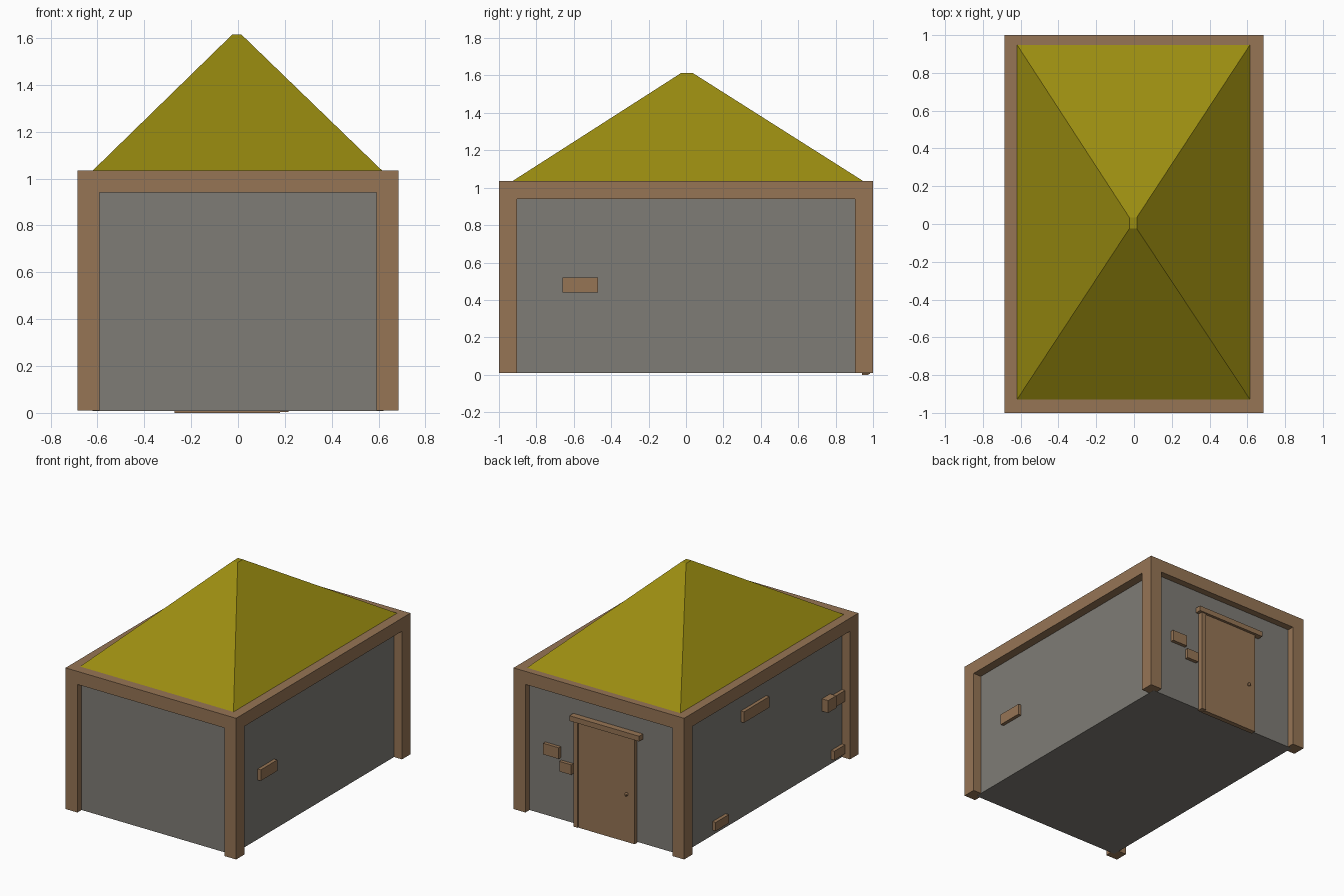
import bpy, bmesh

if "Cube" in bpy.data.objects:
    bpy.data.objects.remove(bpy.data.objects["Cube"])


def material(name, srgb):
    lin = [((c / 255 + 0.055) / 1.055) ** 2.4 for c in srgb]
    m = bpy.data.materials.new(name)
    m.diffuse_color = (*lin, 1)
    m.use_nodes = True
    m.node_tree.nodes["Principled BSDF"].inputs["Base Color"].default_value = m.diffuse_color
    return m


WOOD = material("brown wood", (150, 117, 85))
STONE = material("grey plaster", (127, 124, 118))
ROOF = material("olive thatch", (154, 140, 16))


def finish(name, bm, mat):
    bmesh.ops.recalc_face_normals(bm, faces=bm.faces)
    me = bpy.data.meshes.new(name)
    bm.to_mesh(me)
    bm.free()
    me.materials.append(mat)
    ob = bpy.data.objects.new(name, me)
    bpy.context.collection.objects.link(ob)
    return ob


def box(name, x, y, z, mat=WOOD):
    """Box from (min, max) ranges on each axis."""
    bm = bmesh.new()
    bmesh.ops.create_cube(bm, size=1)
    for v in bm.verts:
        v.co = [r[0] if c < 0 else r[1] for c, r in zip(v.co, (x, y, z))]
    return finish(name, bm, mat)


X, Y = 0.685, 1.0          # outer half sizes
WX, WY = 0.62, 0.95        # wall half sizes
EAVE, BEAM = 1.035, 0.94   # top and bottom of the beams

# Walls and floor
box("walls", (-WX, WX), (-WY, WY), (0.009, 1.03), STONE)

# Corner posts
for sx, nx in ((-1, "left"), (1, "right")):
    for sy, ny in ((-1, "front"), (1, "back")):
        box(f"{ny}_{nx}_post", sorted((sx * X, sx * 0.59)),
            sorted((sy * Y, sy * 0.903)), (0.01, BEAM))

# Beams round the eaves
for s, n in ((-1, "front"), (1, "back")):
    box(n + "_beam", (-X, X), sorted((s * Y, s * 0.9)), (BEAM, EAVE))
for s, n in ((-1, "left"), (1, "right")):
    box(n + "_beam", sorted((s * X, s * 0.59)), (-0.9, 0.9), (BEAM, EAVE))

# Hipped roof with a tiny flat top
bm = bmesh.new()
rings = [[bm.verts.new(p) for p in ((x0, y0, z), (x1, y0, z), (x1, y1, z), (x0, y1, z))]
         for x0, x1, y0, y1, z in ((-0.62, 0.615, -0.93, 0.95, 1.034),
                                   (-0.025, 0.015, -0.025, 0.035, 1.614))]
for ring in rings:
    bm.faces.new(ring)
for i in range(4):
    j = (i + 1) % 4
    bm.faces.new((rings[0][i], rings[0][j], rings[1][j], rings[1][i]))
finish("roof", bm, ROOF)

# Back door: planks, side jamb, lintel and knob
for i, (a, b) in enumerate(((-0.27, -0.12), (-0.12, 0.09), (0.09, 0.18))):
    box(f"door_plank_{i + 1}", (a, b), (0.94, 0.975 + 0.001 * (i % 2)), (0.0, 0.77))
box("door_jamb", (0.18, 0.215), (0.94, 0.985), (0.003, 0.77))
box("door_lintel", (-0.32, 0.24), (0.94, 0.995), (0.767, 0.805))
bm = bmesh.new()
bmesh.ops.create_uvsphere(bm, u_segments=8, v_segments=6, radius=0.013)
bmesh.ops.translate(bm, verts=bm.verts, vec=(-0.21, 0.985, 0.35))
finish("door_knob", bm, WOOD)

# Bare bricks showing through the plaster: (x, y, z) ranges
L, R, B = (-0.645, -0.6), (0.6, 0.645), (0.93, 0.975)
bricks = (
    (R, (-0.66, -0.47), (0.44, 0.52)),
    ((0.34, 0.465), B, (0.456, 0.537)),
    ((0.24, 0.335), B, (0.367, 0.44)),
    (L, (-0.035, 0.256), (0.707, 0.787)),
    (L, (0.43, 0.58), (0.045, 0.108)),
    (L, (-0.93, -0.78), (0.04, 0.105)),
    (L, (-0.93, -0.765), (0.42, 0.50)),
    ((-0.67, -0.6), (-0.767, -0.674), (0.43, 0.52)),
)
for i, ranges in enumerate(bricks):
    box(f"brick_{i + 1}", *ranges)
